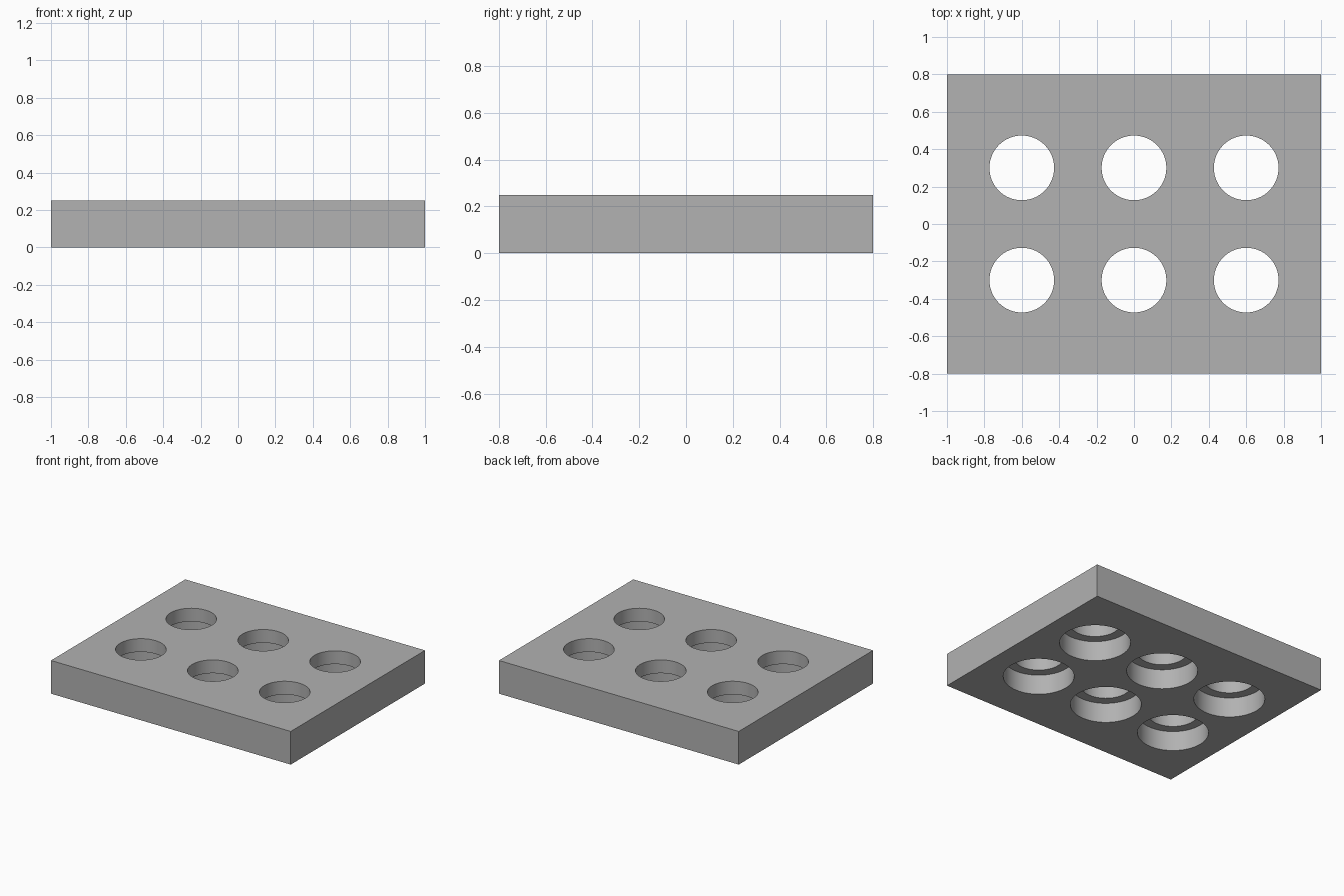
import bpy
import bmesh
import math
from mathutils import Matrix, Vector

WIDTH, DEPTH, HEIGHT = 2.0, 1.6, 0.25
HOLE_RADIUS, BORE_RADIUS, BORE_DEPTH = 0.173, 0.243, 0.15
CENTRES = [(x, y) for x in (-0.6, 0, 0.6) for y in (-0.3, 0.3)]

if "Cube" in bpy.data.objects:
    bpy.data.objects.remove(bpy.data.objects["Cube"], do_unlink=True)

grey = bpy.data.materials.new("plain grey")
grey.use_nodes = True
colour = (0.445, 0.445, 0.445, 1)
grey.diffuse_color = colour
grey.node_tree.nodes["Principled BSDF"].inputs["Base Color"].default_value = colour


def add_object(name, bm):
    mesh = bpy.data.meshes.new(name)
    bm.to_mesh(mesh)
    bm.free()
    mesh.materials.append(grey)
    obj = bpy.data.objects.new(name, mesh)
    bpy.context.collection.objects.link(obj)
    return obj


def hole_cutter(name, radius, bottom, top):
    """One cylinder at every hole centre, used only for cutting."""
    bm = bmesh.new()
    for x, y in CENTRES:
        bmesh.ops.create_cone(
            bm, cap_ends=True, segments=64, radius1=radius, radius2=radius,
            depth=top - bottom,
            matrix=Matrix.Translation((x, y, (top + bottom) / 2)))
    cutter = add_object(name, bm)
    cutter.hide_render = True
    return cutter


# Rectangular plate
bm = bmesh.new()
bmesh.ops.create_cube(bm, size=1)
bmesh.ops.scale(bm, vec=Vector((WIDTH, DEPTH, HEIGHT)), verts=bm.verts)
bmesh.ops.translate(bm, vec=Vector((0, 0, HEIGHT / 2)), verts=bm.verts)
plate = add_object("plate", bm)

# Through holes, widened from below by counterbores
cutters = [
    hole_cutter("through_hole_cutter", HOLE_RADIUS, -0.1, HEIGHT + 0.1),
    hole_cutter("counterbore_cutter", BORE_RADIUS, -0.1, BORE_DEPTH),
]
bpy.ops.object.select_all(action="DESELECT")
plate.select_set(True)
bpy.context.view_layer.objects.active = plate
for cutter in cutters:
    cut = plate.modifiers.new(cutter.name, "BOOLEAN")
    cut.operation = "DIFFERENCE"
    cut.solver = "EXACT"
    cut.object = cutter
    bpy.ops.object.modifier_apply(modifier=cut.name)
    bpy.data.objects.remove(cutter, do_unlink=True)

# Smooth hole walls, crisp rims
bpy.ops.object.shade_smooth_by_angle(angle=math.radians(30))
